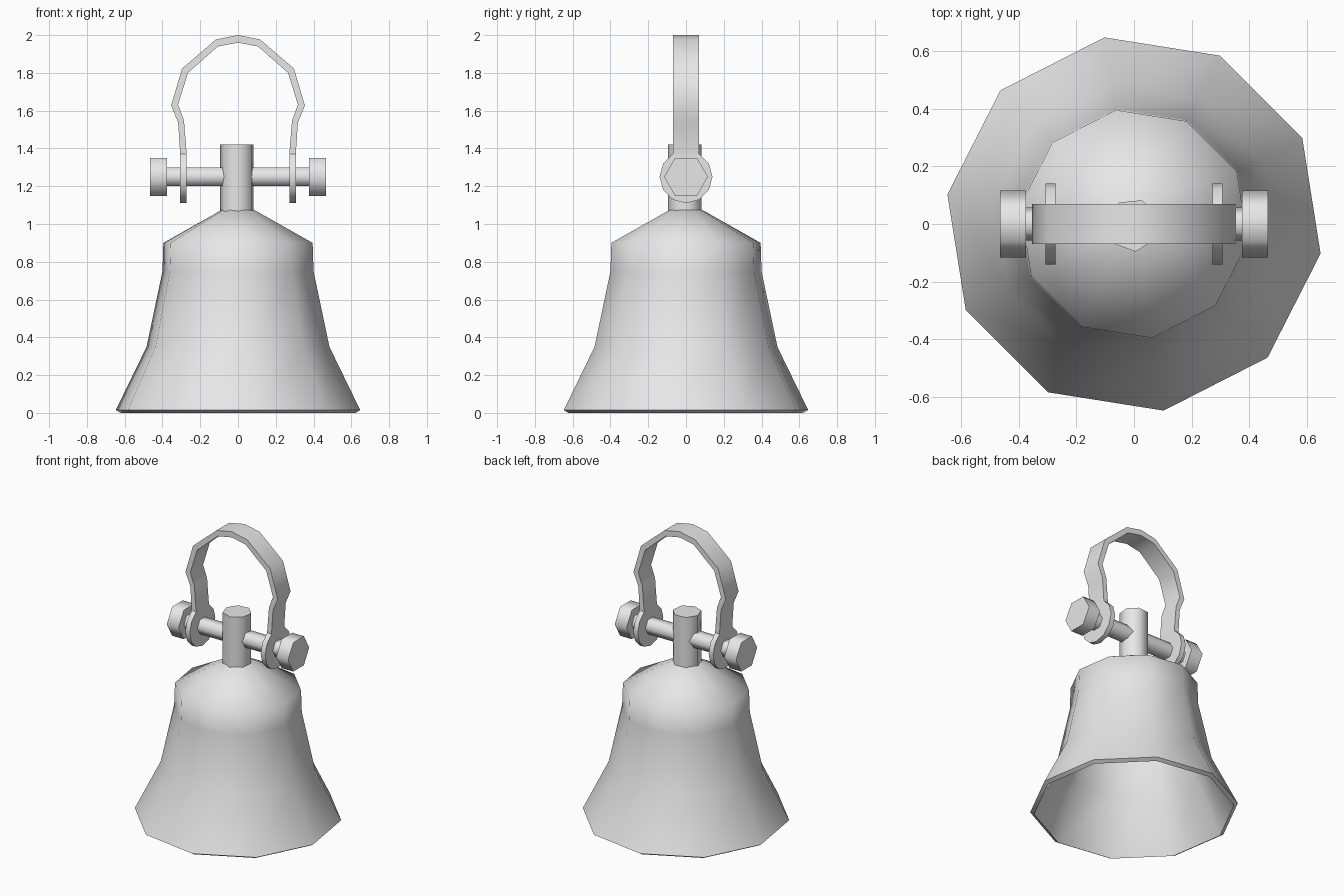
import bpy, bmesh
from math import cos, sin, radians, tau
from mathutils import Matrix

cube = bpy.data.objects.get("Cube")
if cube:
    bpy.data.objects.remove(cube, do_unlink=True)

grey = bpy.data.materials.new("plain grey metal")
grey.use_nodes = True
grey.diffuse_color = (0.8, 0.8, 0.8, 1)
grey.node_tree.nodes["Principled BSDF"].inputs["Base Color"].default_value = grey.diffuse_color


def finish(name, bm):
    """Turn a bmesh into a smooth shaded grey object."""
    bmesh.ops.remove_doubles(bm, verts=bm.verts, dist=1e-5)
    bmesh.ops.recalc_face_normals(bm, faces=bm.faces)
    mesh = bpy.data.meshes.new(name)
    bm.to_mesh(mesh)
    bm.free()
    mesh.materials.append(grey)
    ob = bpy.data.objects.new(name, mesh)
    bpy.context.collection.objects.link(ob)
    bpy.ops.object.select_all(action='DESELECT')
    ob.select_set(True)
    bpy.context.view_layer.objects.active = ob
    bpy.ops.object.shade_smooth_by_angle(angle=radians(65))
    return ob


def lathe(name, profile, sides, start, matrix=Matrix()):
    """Spin a (radius, height) profile around z, then move it by the matrix."""
    bm = bmesh.new()
    rings = []
    for r, z in profile:
        angles = [radians(start) + tau * i / sides for i in range(sides)]
        rings.append([bm.verts.new((r * cos(a), r * sin(a), z)) for a in angles])
    for low, high in zip(rings, rings[1:]):
        for i in range(sides):
            j = (i + 1) % sides
            bm.faces.new((low[i], low[j], high[j], high[i]))
    bm.transform(matrix)
    return finish(name, bm)


def along_x(x, z):
    return Matrix.Translation((x, 0, z)) @ Matrix.Rotation(radians(90), 4, 'Y')


def rod(radius, a, b):
    return [(0, a), (radius, a), (radius, b), (0, b)]


# Hollow ten-sided bell: outer wall, shoulder, then inner wall
outer = [(.655, .015), (.49, .35), (.405, .75), (.4, .9), (.09, 1.073)]
inner = [(.08, 1.04), (.372, .88), (.376, .75), (.46, .36), (.63, 0)]
lathe("bell_body", outer + [(0, 1.073)], 10, -9)
lathe("bell_inside", [(0, 1.04)] + inner + outer[:1], 10, -9)

# Stem on top of the bell
lathe("stem", rod(.092, 1.03, 1.42), 7, -84, Matrix.Translation((-.004, -.004, 0)))

# Cross bolt with a hexagonal head at each end
AXIS = 1.25
lathe("cross_bolt", rod(.057, -.38, .38), 6, 90, along_x(0, AXIS))
for side, sign in (("left", 1), ("right", -1)):
    lathe(side + "_bolt_head", rod(.116, -.045, .045), 6, 90, along_x(sign * .42, AXIS))

# Strap handle: half outline as (outer x, z, inner x, z), from the ear to the crown
half = [(.306, 1.371, .272, 1.371), (.317, 1.537, .286, 1.547), (.354, 1.627, .317, 1.632),
        (.296, 1.823, .265, 1.80), (.117, 1.977, .106, 1.94)]
strap = half + [(0, 2, 0, 1.96)] + [(-a, b, -c, d) for a, b, c, d in reversed(half)]
bm = bmesh.new()
sections = []
for ox, oz, ix, iz in strap:
    corners = ((ox, -.07, oz), (ox, .07, oz), (ix, .07, iz), (ix, -.07, iz))
    sections.append([bm.verts.new(c) for c in corners])
for a, b in zip(sections, sections[1:]):
    for i in range(4):
        j = (i + 1) % 4
        bm.faces.new((a[i], a[j], b[j], b[i]))

# Rounded ears that join the strap ends, flat on top where the strap meets them
for sign in (1, -1):
    angles = [radians(30 * i) for i in range(12) if i != 3]
    rims = [[bm.verts.new((sign * x, .14 * cos(a), AXIS + .14 * sin(a))) for a in angles]
            for x in (.272, .306)]
    for rim in rims:
        bm.faces.new(rim)
    for i in range(len(angles)):
        j = (i + 1) % len(angles)
        if i != 2:
            bm.faces.new((rims[0][i], rims[0][j], rims[1][j], rims[1][i]))
finish("strap_handle", bm)
